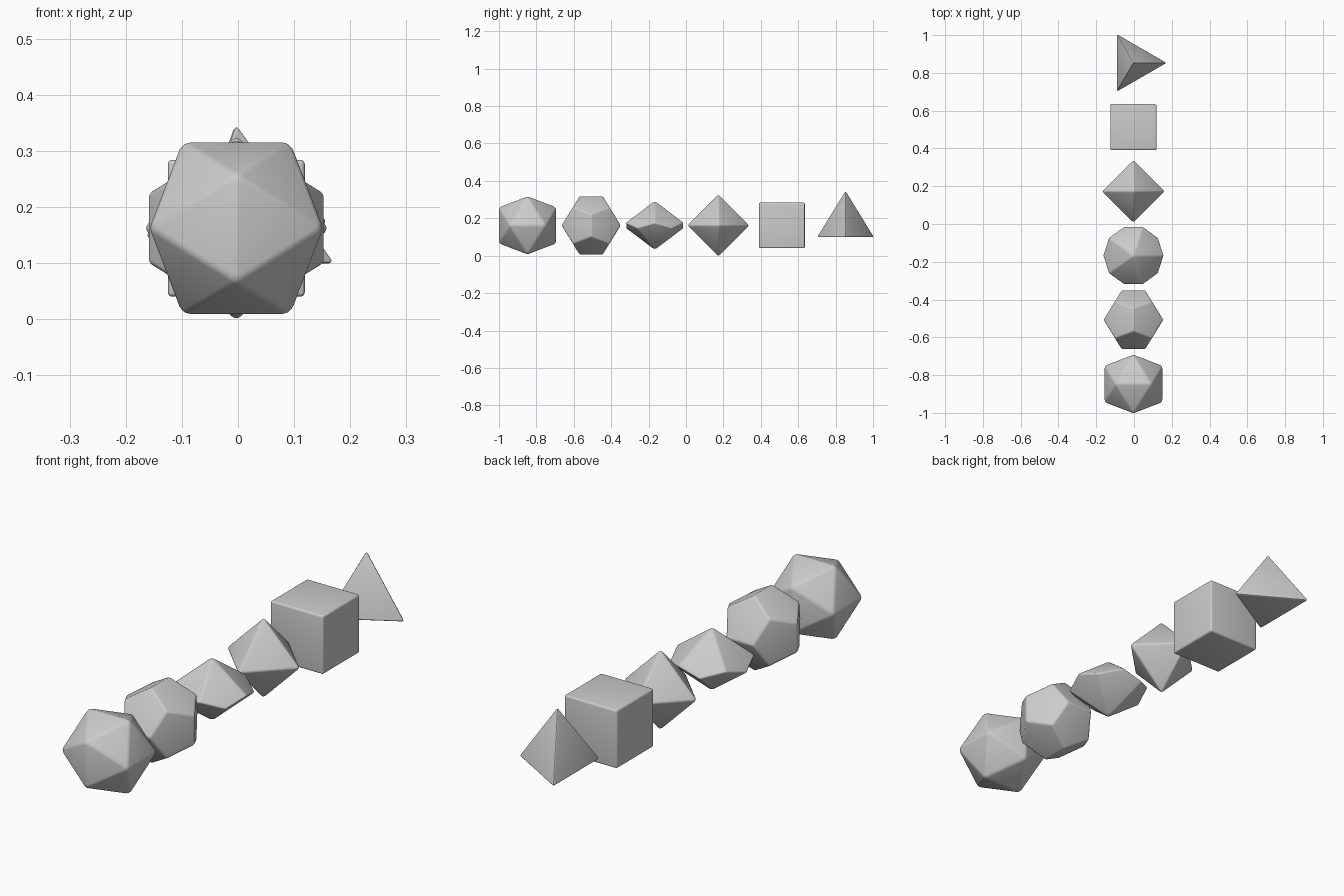
import bpy, bmesh
from math import sin, cos, pi, sqrt

if "Cube" in bpy.data.objects:
    bpy.data.objects.remove(bpy.data.objects["Cube"])

PHI = (1 + sqrt(5)) / 2
X, Z = -0.003, 0.162      # shared centre line of the row
BEVEL = 0.008


def signs(v):
    """All sign combinations of a point."""
    pts = {()}
    for c in v:
        pts = {p + (s * c,) for p in pts for s in (1, -1)}
    return sorted({tuple(c + 0.0 for c in p) for p in pts})


def cyclic(v):
    """Sign combinations of a point and its cyclic permutations."""
    a, b, c = v
    return sorted(set(signs((a, b, c)) + signs((b, c, a)) + signs((c, a, b))))


def ring(n, r, z, start=0.0):
    return [(r * cos(start + 2 * pi * i / n), r * sin(start + 2 * pi * i / n), z)
            for i in range(n)]


def die(name, points, y):
    """Convex solid through the points, with rounded edges."""
    bm = bmesh.new()
    for p in points:
        bm.verts.new(p)
    bmesh.ops.convex_hull(bm, input=bm.verts[:])
    bmesh.ops.dissolve_limit(bm, angle_limit=0.02, verts=bm.verts[:], edges=bm.edges[:])
    bmesh.ops.recalc_face_normals(bm, faces=bm.faces[:])
    me = bpy.data.meshes.new(name)
    bm.to_mesh(me)
    bm.free()
    ob = bpy.data.objects.new(name, me)
    bpy.context.collection.objects.link(ob)
    ob.location = (X, y, Z)
    mod = ob.modifiers.new("rounding", 'BEVEL')
    mod.width = BEVEL
    mod.segments = 4
    mod.limit_method = 'NONE'
    bpy.ops.object.select_all(action='DESELECT')
    ob.select_set(True)
    bpy.context.view_layer.objects.active = ob
    bpy.ops.object.modifier_apply(modifier=mod.name)
    bpy.ops.object.shade_smooth_by_angle(angle=pi / 6)


# twenty sides: icosahedron
a = 0.1545
icosa = cyclic((0, a, a / PHI))
icosa = [(x, y, z) for x, y, z in icosa]

# twelve sides: dodecahedron
b = 0.158
dodeca = signs((b / PHI,) * 3) + cyclic((0, b / PHI ** 2, b))

# ten sides: pentagonal trapezohedron with planar kites
h = 0.132
k = h * (1 - cos(pi / 5)) / (1 + cos(pi / 5))
trapezo = [(0, 0, h), (0, 0, -h)] + ring(5, 0.163, k) + ring(5, 0.163, -k, pi / 5)

# eight, six and four sides
octa = cyclic((0.169, 0, 0))
cube = signs((0.122,) * 3)
r = 0.19
tetra = [(0, 0, r)] + ring(3, r * sqrt(8) / 3, -r / 3)

row = [("twenty_sided_die", icosa), ("twelve_sided_die", dodeca),
       ("ten_sided_die", trapezo), ("eight_sided_die", octa),
       ("six_sided_die", cube), ("four_sided_die", tetra)]
for i, (name, pts) in enumerate(row):
    die(name, pts, -0.847 + 0.34 * i)
